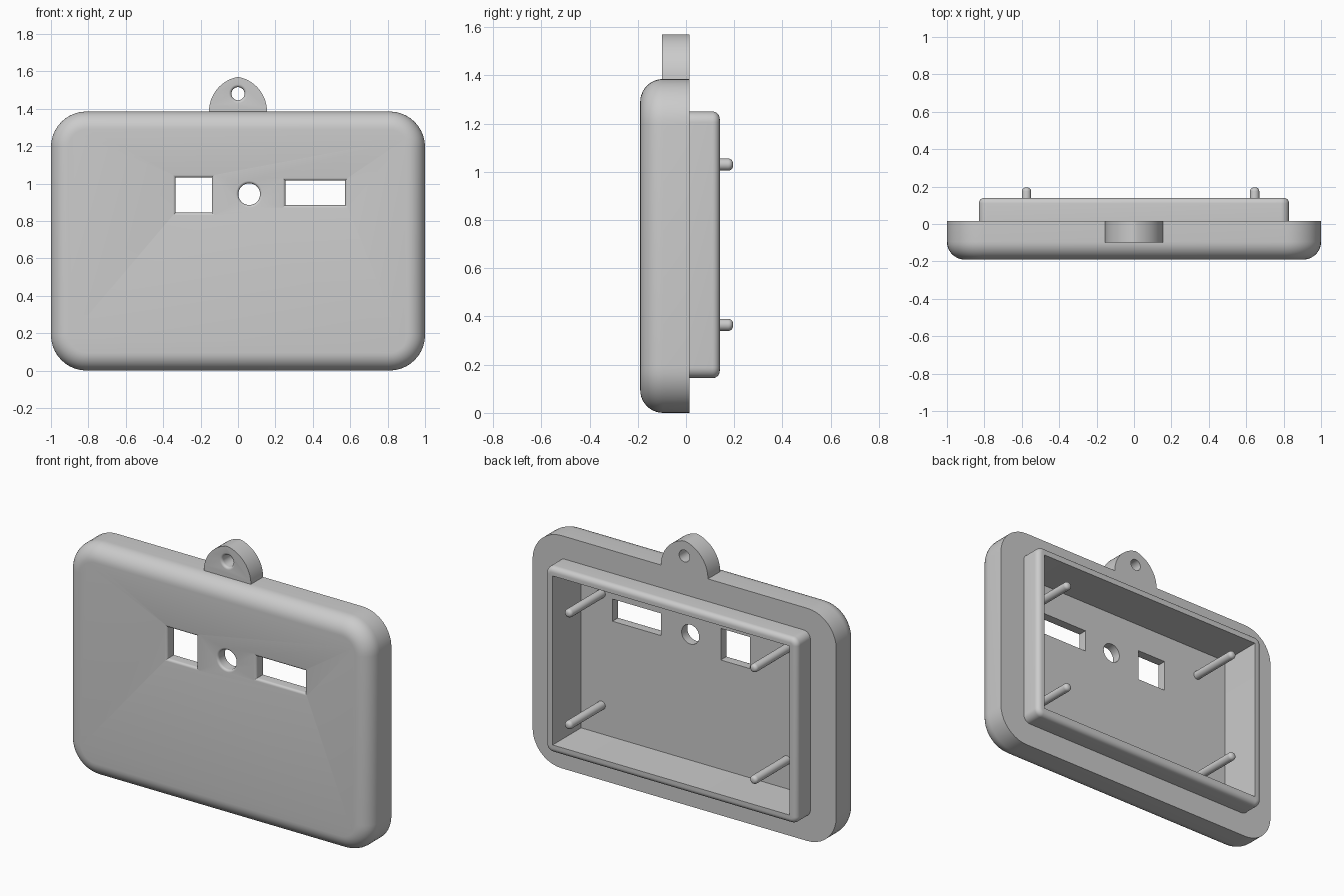
import bpy, bmesh
from math import sin, cos, pi, acos

if "Cube" in bpy.data.objects:
    bpy.data.objects.remove(bpy.data.objects["Cube"])

grey = bpy.data.materials.new("plain grey")
grey.use_nodes = True
grey.diffuse_color = (0.6, 0.6, 0.6, 1)
grey.node_tree.nodes["Principled BSDF"].inputs["Base Color"].default_value = (0.6, 0.6, 0.6, 1)

FRONT, BACK, RIM_BACK, FLOOR = -0.19, 0.015, 0.14, -0.127
TOP = 1.385
MID = TOP / 2


def rounded_rect(y, cx, cz, hw, hh, r, seg=10):
    """Outline in the x-z plane at depth y."""
    pts = []
    for i, (sx, sz) in enumerate([(1, 1), (-1, 1), (-1, -1), (1, -1)]):
        for k in range(seg + 1):
            a = (i + k / seg) * pi / 2
            pts.append((cx + sx * (hw - r) + r * cos(a), y, cz + sz * (hh - r) + r * sin(a)))
    return pts


def loft(name, rings):
    """Skin a list of matching outlines and cap both ends."""
    bm = bmesh.new()
    loops = [[bm.verts.new(p) for p in ring] for ring in rings]
    for a, b in zip(loops, loops[1:]):
        for i in range(len(a)):
            j = (i + 1) % len(a)
            bm.faces.new((a[i], a[j], b[j], b[i]))
    bm.faces.new(loops[0])
    bm.faces.new(loops[-1])
    bmesh.ops.remove_doubles(bm, verts=bm.verts, dist=1e-6)
    bmesh.ops.recalc_face_normals(bm, faces=bm.faces)
    mesh = bpy.data.meshes.new(name)
    bm.to_mesh(mesh)
    bm.free()
    mesh.materials.append(grey)
    ob = bpy.data.objects.new(name, mesh)
    bpy.context.collection.objects.link(ob)
    return ob


def activate(ob):
    bpy.ops.object.select_all(action='DESELECT')
    ob.select_set(True)
    bpy.context.view_layer.objects.active = ob


def smooth(ob):
    activate(ob)
    bpy.ops.object.shade_smooth_by_angle(angle=pi / 6)


def cut_hole(target, y_front, y_end, cx, cz, hw, hh, r, lip):
    """Through hole with a rounded lip on the front face."""
    rings = [rounded_rect(y_front - 0.02, cx, cz, hw + lip, hh + lip, r + lip * (r > 0.01))]
    for k in range(6):
        a = k / 5 * pi / 2
        grow = lip * (1 - sin(a))
        rings.append(rounded_rect(y_front + lip * (1 - cos(a)), cx, cz,
                                  hw + grow, hh + grow, r + grow * (r > 0.01)))
    rings.append(rounded_rect(y_end, cx, cz, hw, hh, r))
    cutter = loft("hole_cutter", rings)
    cutter.hide_render = True
    mod = target.modifiers.new("hole", 'BOOLEAN')
    mod.operation, mod.solver, mod.object = 'DIFFERENCE', 'EXACT', cutter
    activate(target)
    bpy.ops.object.modifier_apply(modifier=mod.name)
    bpy.data.objects.remove(cutter)


# Housing: rounded front cover, flat back flange, raised rim and open cavity in one skin
rings = []
fillet = 0.095
for k in range(11):
    a = k / 10 * pi / 2
    inset = fillet * (1 - sin(a))
    rings.append(rounded_rect(FRONT + fillet * (1 - cos(a)), 0, MID,
                              1 - inset, MID - inset, 0.19 - inset))
rings.append(rounded_rect(BACK, 0, MID, 1, MID, 0.19))
rim_w, rim_h, rim_z, rim_fillet = 0.83, 0.553, 0.697, 0.03
rings.append(rounded_rect(BACK, 0, rim_z, rim_w, rim_h, 0.045))
for k in range(7):
    a = k / 6 * pi / 2
    inset = rim_fillet * (1 - cos(a))
    rings.append(rounded_rect(RIM_BACK - rim_fillet * (1 - sin(a)), 0, rim_z,
                              rim_w - inset, rim_h - inset, 0.045 - inset))
for y in (RIM_BACK, FLOOR):
    rings.append(rounded_rect(y, 0, rim_z, rim_w - 0.05, rim_h - 0.05, 0.001))
housing = loft("housing", rings)

# Front openings: square, round and wide
for cx, cz, hw, hh, r in [(-0.237, 0.938, 0.097, 0.094, 0.001),
                          (0.06, 0.943, 0.058, 0.058, 0.058),
                          (0.413, 0.95, 0.16, 0.066, 0.001)]:
    cut_hole(housing, FRONT, FLOOR + 0.05, cx, cz, hw, hh, r, 0.014)
smooth(housing)

# Hanging tab: slightly pointed arch with a hole
c, radius = 0.033, 0.188
tip = acos(c / radius)
half = [(radius * cos(tip * k / 16) - c, TOP + radius * sin(tip * k / 16)) for k in range(17)]
outline = half + [(-x, z) for x, z in reversed(half[:-1])]
tab = loft("hanging_tab", [[(x, y, z) for x, z in outline] for y in (-0.1, BACK)])
cut_hole(tab, -0.1, BACK + 0.05, 0, 1.48, 0.035, 0.035, 0.035, 0.015)
smooth(tab)

# Mounting pins with rounded tips
pin_r, pin_tip = 0.025, 0.195
for side, x in (("right", -0.575), ("left", 0.645)):
    for level, z in (("lower", 0.365), ("upper", 1.03)):
        rings = [rounded_rect(FLOOR - 0.005, x, z, pin_r, pin_r, pin_r, 5)]
        for k in range(6):
            a = k / 5 * pi / 2
            r = pin_r - 0.02 * (1 - cos(a))
            rings.append(rounded_rect(pin_tip - 0.02 * (1 - sin(a)), x, z, r, r, r, 5))
        smooth(loft(f"{level}_{side}_pin", rings))
